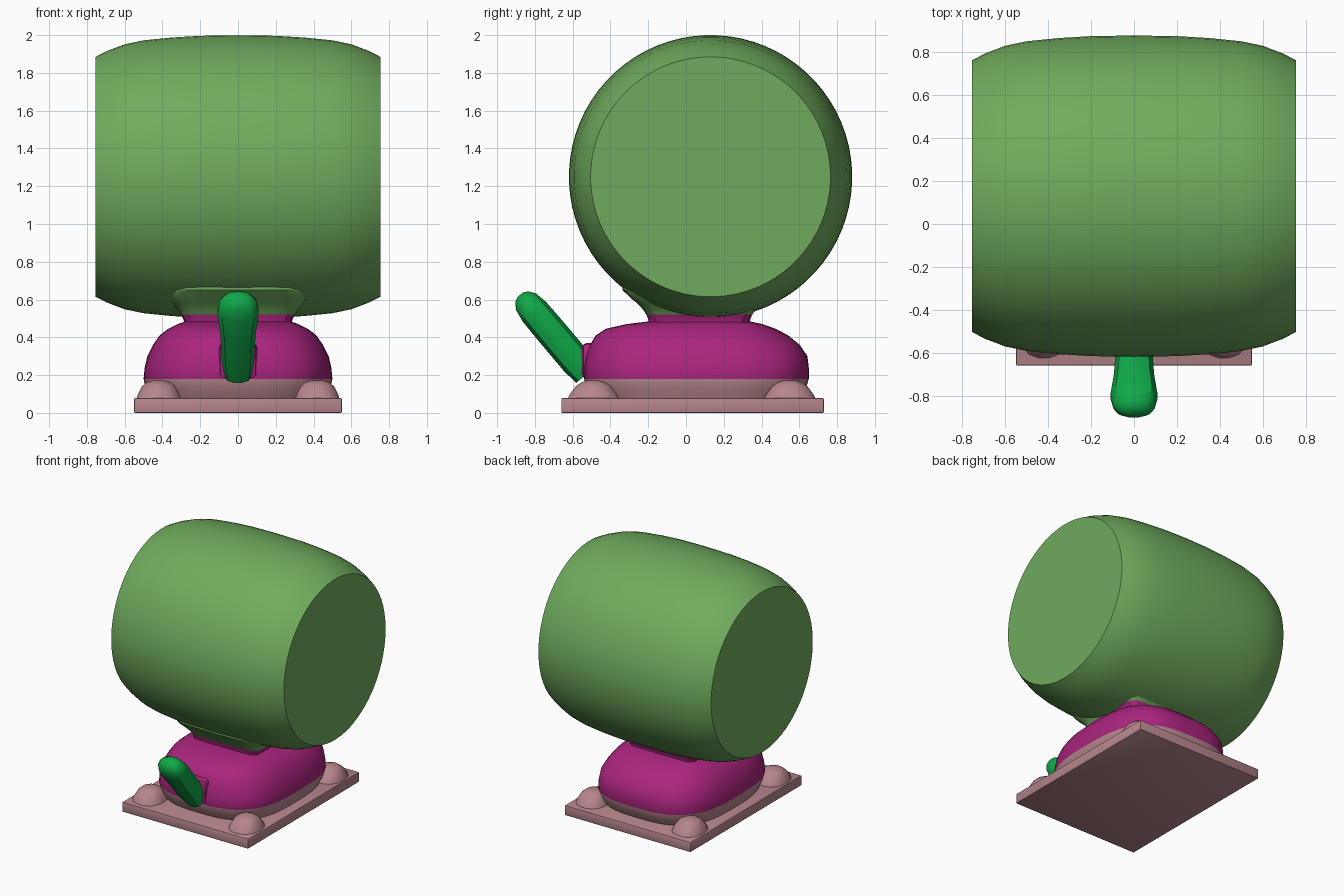
import bpy, bmesh, math
from mathutils import Matrix, Vector

if "Cube" in bpy.data.objects:
    bpy.data.objects.remove(bpy.data.objects["Cube"], do_unlink=True)


def material(name, rgb):
    m = bpy.data.materials.new(name)
    m.use_nodes = True
    m.diffuse_color = (*rgb, 1)
    m.node_tree.nodes["Principled BSDF"].inputs["Base Color"].default_value = (*rgb, 1)
    return m


LEAF = material("leaf green", (0.16, 0.41, 0.11))
EMERALD = material("emerald green", (0.005, 0.40, 0.065))
MAGENTA = material("magenta", (0.40, 0.018, 0.21))
PINK = material("dusty pink", (0.47, 0.24, 0.26))


def finish(name, bm, mats, rule=None, matrix=None, angle=30):
    """Turn a bmesh into a shaded object, with faces coloured by a height rule."""
    bmesh.ops.recalc_face_normals(bm, faces=bm.faces)
    if rule:
        for f in bm.faces:
            f.material_index = rule(f.calc_center_median())
    if matrix:
        bm.transform(matrix)
    me = bpy.data.meshes.new(name)
    bm.to_mesh(me)
    bm.free()
    for m in mats:
        me.materials.append(m)
    ob = bpy.data.objects.new(name, me)
    bpy.context.scene.collection.objects.link(ob)
    bpy.ops.object.select_all(action="DESELECT")
    ob.select_set(True)
    bpy.context.view_layer.objects.active = ob
    bpy.ops.object.shade_smooth_by_angle(angle=math.radians(angle))
    return ob


def loft(name, rings, mats, n=48, rule=None, matrix=None, angle=30):
    """Skin rounded rings given as (z, centre y, half x, half y, squareness)."""
    bm = bmesh.new()
    loops = []
    for z, cy, hx, hy, p in rings:
        loop = []
        for i in range(n):
            a = 2 * math.pi * (i + 0.5) / n
            c, s = math.cos(a), math.sin(a)
            r = (abs(c) ** p + abs(s) ** p) ** (-1 / p)
            loop.append(bm.verts.new((hx * c * r, cy + hy * s * r, z)))
        loops.append(loop)
    for a, b in zip(loops, loops[1:]):
        for i in range(n):
            j = (i + 1) % n
            bm.faces.new((a[i], a[j], b[j], b[i]))
    bm.faces.new(loops[0])
    bm.faces.new(loops[-1])
    return finish(name, bm, mats, rule, matrix, angle)


def block(name, lo, hi, mat, bevel):
    bm = bmesh.new()
    lo, hi = Vector(lo), Vector(hi)
    bmesh.ops.create_cube(bm, size=1, matrix=Matrix.Translation((lo + hi) / 2)
                          @ Matrix.Diagonal((*(hi - lo), 1)))
    bmesh.ops.bevel(bm, geom=bm.edges[:], offset=bevel, segments=2,
                    profile=0.5, affect="EDGES")
    return finish(name, bm, [mat])


# Barrel lying along x, with flat ends
half = [(0, 0.75), (0.2, 0.747), (0.35, 0.738), (0.5, 0.723),
        (0.6, 0.702), (0.69, 0.668), (0.755, 0.635)]
profile = [(-x, r) for x, r in half[:0:-1]] + half
loft("barrel", [(x, 0, r, r, 2) for x, r in profile], [LEAF], n=72,
     matrix=Matrix.Translation((0, 0.13, 1.25)) @ Matrix.Rotation(math.pi / 2, 4, "Y"))

# Flared saddle below the barrel
loft("barrel_saddle", [(0.52, 0.07, 0.302, 0.28, 9), (0.545, 0.072, 0.318, 0.298, 8),
                       (0.575, 0.08, 0.35, 0.333, 7), (0.61, 0.095, 0.385, 0.39, 6),
                       (0.65, 0.112, 0.41, 0.448, 5), (0.72, 0.13, 0.42, 0.47, 5)], [LEAF])

# Neck
loft("neck", [(0.44, 0.07, 0.30, 0.285, 8), (0.475, 0.07, 0.285, 0.268, 9),
              (0.495, 0.07, 0.288, 0.27, 9), (0.52, 0.07, 0.302, 0.28, 9)], [MAGENTA])

# Cushioned body: pink skirt below, magenta above
loft("body", [(0.07, 0.055, 0.465, 0.545, 3), (0.13, 0.055, 0.488, 0.58, 3),
              (0.18, 0.055, 0.50, 0.595, 3), (0.24, 0.055, 0.494, 0.595, 3),
              (0.30, 0.057, 0.48, 0.586, 3), (0.36, 0.047, 0.45, 0.555, 3),
              (0.41, 0.032, 0.415, 0.51, 3), (0.445, 0.025, 0.37, 0.45, 3.2),
              (0.47, 0.045, 0.32, 0.36, 4), (0.484, 0.07, 0.28, 0.27, 6)],
     [PINK, MAGENTA], n=64, rule=lambda c: int(c.z > 0.18))

# Base plate
block("base_plate", (-0.55, -0.66, 0), (0.55, 0.73, 0.078), PINK, 0.006)

# Four rounded corner mounts
for side, sx in (("right", -1), ("left", 1)):
    for end, y in (("front", -0.49), ("back", 0.55)):
        loft(f"{end}_{side}_mount",
             [(0.07, 0, 0.12, 0.14, 2.4), (0.10, 0, 0.11, 0.125, 2.4),
              (0.14, 0, 0.09, 0.095, 2.2), (0.162, 0, 0.065, 0.065, 2),
              (0.172, 0, 0.03, 0.03, 2)], [PINK], n=16,
             matrix=Matrix.Translation((sx * 0.42, y, 0)))

# Lever socket and slanted lever on the front
block("lever_socket", (-0.1, -0.55, 0.18), (0.1, -0.42, 0.37), MAGENTA, 0.025)
loft("lever", [(-0.45, 0, 0.07, 0.075, 2.6), (-0.36, 0, 0.085, 0.084, 2.6),
               (-0.15, 0, 0.095, 0.084, 2.6), (-0.02, 0, 0.11, 0.082, 2.6),
               (0.05, 0, 0.098, 0.07, 2.4), (0.085, 0, 0.07, 0.045, 2.2),
               (0.098, 0, 0.035, 0.02, 2)], [EMERALD], n=12,
     matrix=Matrix.Translation((0, -0.815, 0.55)) @ Matrix.Rotation(0.701, 4, "X"))
